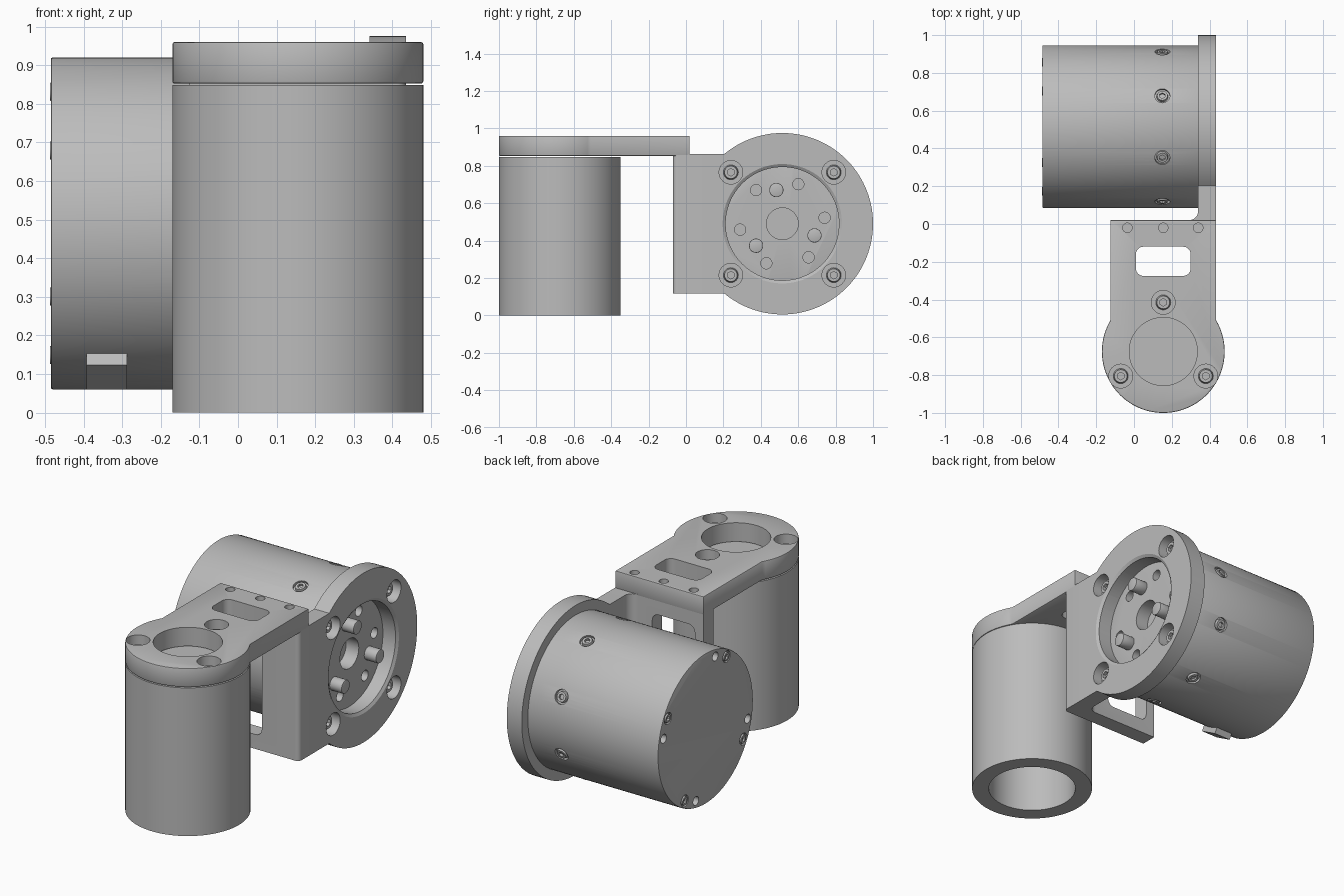
import bpy, bmesh
from math import sin, cos, radians, pi
from mathutils import Vector as V

if "Cube" in bpy.data.objects:
    bpy.data.objects.remove(bpy.data.objects["Cube"])

grey = bpy.data.materials.new("machined_grey")
grey.use_nodes = True
COLOUR = (0.5, 0.5, 0.5, 1)
grey.diffuse_color = COLOUR
grey.node_tree.nodes["Principled BSDF"].inputs["Base Color"].default_value = COLOUR


def finish(name, bm):
    bmesh.ops.recalc_face_normals(bm, faces=bm.faces)
    me = bpy.data.meshes.new(name)
    bm.to_mesh(me)
    bm.free()
    me.materials.append(grey)
    ob = bpy.data.objects.new(name, me)
    bpy.context.collection.objects.link(ob)
    return ob


def rods(name, specs, seg=32):
    """Cylinders or cones, each (start, end, radius[, end radius])."""
    bm = bmesh.new()
    for a, b, r, *r2 in specs:
        a, b = V(a), V(b)
        d = b - a
        m = d.to_track_quat('Z', 'Y').to_matrix().to_4x4()
        m.translation = (a + b) / 2
        bmesh.ops.create_cone(bm, cap_ends=True, segments=seg, radius1=r,
                              radius2=r2[0] if r2 else r, depth=d.length, matrix=m)
    return finish(name, bm)


def prism(name, outline, axis, lo, hi):
    """Extrude a 2D outline along an axis ('x' uses y,z; 'y' uses z,x; 'z' uses x,y)."""
    place = {'x': lambda u, v, w: (w, u, v), 'y': lambda u, v, w: (v, w, u),
             'z': lambda u, v, w: (u, v, w)}[axis]
    bm = bmesh.new()
    face = bm.faces.new([bm.verts.new(place(u, v, lo)) for u, v in outline])
    ext = bmesh.ops.extrude_face_region(bm, geom=[face])
    shift = V(place(0, 0, hi - lo))
    bmesh.ops.translate(bm, vec=shift, verts=[g for g in ext["geom"] if isinstance(g, bmesh.types.BMVert)])
    return finish(name, bm)


def arc(cu, cv, r, a0, a1, n):
    angles = [radians(a0 + (a1 - a0) * i / n) for i in range(n + 1)]
    return [(cu + r * cos(a), cv + r * sin(a)) for a in angles]


def rounded_rect(u0, u1, v0, v1, r):
    corners = ((u1 - r, v1 - r), (u0 + r, v1 - r), (u0 + r, v0 + r), (u1 - r, v0 + r))
    return [p for i, c in enumerate(corners) for p in arc(*c, r, 90 * i, 90 * i + 90, 6)]


def apply(ob, mod):
    bpy.context.view_layer.objects.active = ob
    bpy.ops.object.modifier_apply(modifier=mod.name)


def cut(ob, cutter):
    mod = ob.modifiers.new("cut", 'BOOLEAN')
    mod.object, mod.operation, mod.solver = cutter, 'DIFFERENCE', 'EXACT'
    apply(ob, mod)
    bpy.data.objects.remove(cutter)


def bevel(ob, width):
    mod = ob.modifiers.new("bevel", 'BEVEL')
    mod.width, mod.segments, mod.limit_method = width, 2, 'ANGLE'
    mod.angle_limit = radians(50)
    apply(ob, mod)


def screws(name, seats, r, depth):
    """Socket screw heads, each seat is (centre of top, outward direction)."""
    heads = rods(name, [(V(p) - V(d) * depth, p, r, r * 0.85) for p, d in seats], 24)
    cut(heads, rods("socket", [(V(p) - V(d) * depth * .6, V(p) + V(d) * .01, r * .5)
                               for p, d in seats], 6))


def bore(ob, places, direction, r, depth):
    d = V(direction)
    cut(ob, rods("bore", [(V(p) - d * depth, V(p) + d * .05, r) for p in places]))


X, Z = V((1, 0, 0)), V((0, 0, 1))
TX, TY, TR = .155, -.675, .325          # upright tube
MY, MZ, MR = .515, .49, .43             # motor axis and radius
BACK, FRONT, FACE = -.485, .345, .435   # motor back, motor front, plate face


def around(x, r, a):
    return V((x, MY + r * cos(radians(a)), MZ + r * sin(radians(a))))


# Upright tube, open at the bottom
tube = rods("support_tube", [((TX, TY, 0), (TX, TY, .848), TR)], 96)
cut(tube, rods("tube_bore", [((TX, TY, -.1), (TX, TY, .78), .235)], 64))

# Cap plate over the tube
outline = arc(TX, TY, TR, 149.5, 390.5, 72) + [(TX + .28, .02), (TX - .28, .02)]
cap = prism("cap_plate", outline, 'z', .852, .96)
bevel(cap, .006)
cut(cap, rods("cap_opening", [((TX, TY, .8), (TX, TY, 1), .18)], 64))
cut(cap, prism("cap_slot", rounded_rect(.01, .3, -.275, -.12, .04), 'z', .8, 1))
bore(cap, [(x, -.02, .96) for x in (-.035, TX, .34)], Z, .025, .05)
seats = [V((TX + .26 * cos(radians(a)), TY + .26 * sin(radians(a)), .96)) for a in (90, 210, 330)]
bore(cap, seats, Z, .063, .07)
screws("cap_screws", [(p - Z * .04, Z) for p in seats], .04, .031)

# Bracket flange with window, wrapping into the side plate
profile = ([(-.125, -.07)] + arc(FACE - .025, -.045, .025, -90, 0, 8)
           + [(FACE, .09), (.34, .09)] + arc(.29, .07, .05, 0, -90, 8) + [(-.125, .02)])
flange = prism("bracket_flange", profile, 'z', .1175, .8625)
cut(flange, prism("flange_window", rounded_rect(.2, .78, -.07, .2, .04), 'y', -.2, .015 + .2))

# Round side plate
outline = arc(MY, MZ, .485, -129.8, 129.8, 96) + [(.09, .8625), (.09, .1175)]
plate = prism("side_plate", outline, 'x', .34, FACE)
cut(plate, rods("plate_opening", [((.3, MY, MZ), (.5, MY, MZ), .303)], 96))
cut(plate, rods("plate_lip", [((FACE - .012, MY, MZ), (FACE + .01, MY, MZ), .3, .335)], 96))
seats = [around(FACE, .389, a) for a in (45, 135, 225, 315)]
bore(plate, seats, X, .063, .06)
screws("side_plate_screws", [(p - X * .03, X) for p in seats], .04, .031)

# Motor body with output face and back face holes
motor = rods("motor_body", [((BACK, MY, MZ), (FRONT, MY, MZ), MR)], 128)
bevel(motor, .005)
bore(motor, [(FRONT, MY, MZ)], X, .085, .08)
bore(motor, [around(FRONT, .228, 8 + 60 * i) for i in range(6)], X, .03, .06)
back_seats = [around(BACK, .39, 29 + 90 * i) for i in range(4)]
bore(motor, back_seats, -X, .033, .012)
bore(motor, [around(BACK, .39, 13 + 90 * i) for i in range(4)], -X, .025, .06)
screws("back_screws", [(p - X * .002, -X) for p in back_seats], .027, .02)

# Output pins
pins = rods("output_pins", [(around(FRONT - .01, .183, 100 + 120 * i),
                             around(FRONT + .075, .183, 100 + 120 * i), .038) for i in range(3)])
bevel(pins, .004)

# Screws around the motor side
radial = [(around(.15, MR, a), around(0, 1, a) - around(0, 0, a))
          for a in [22.5 + 45 * i for i in range(8)]]
cut(motor, rods("side_pockets", [(p - d * .015, p + d * .02, .04) for p, d in radial]))
screws("motor_side_screws", [(p + d * .001, d) for p, d in radial], .032, .022)

# Cable connector on the lower front of the motor
spot, out = around(-.34, MR, 240), around(0, 1, 240) - around(0, 0, 240)
along = V((0, -out.z, out.y))


def block(name, width, length, low, high, offset=0):
    bm = bmesh.new()
    bmesh.ops.create_cube(bm, size=1)
    for v in bm.verts:
        c = v.co.copy()
        v.co = spot + X * c.x * width + along * (c.y * length + offset) \
            + out * ((low + high) / 2 + c.z * (high - low))
    return finish(name, bm)


connector = block("cable_connector", .105, .125, -.04, .03)
cut(connector, block("connector_pocket", .08, .095, -.025, .06))
for i in (-1, 0, 1):
    block("connector_contact", .01, .07, -.03, .015).location.x = i * .022

# Smooth round faces, keep edges crisp
bpy.ops.object.select_all(action='DESELECT')
for ob in bpy.context.collection.objects:
    if ob.type == 'MESH':
        ob.select_set(True)
bpy.context.view_layer.objects.active = motor
bpy.ops.object.shade_smooth_by_angle(angle=radians(30))
